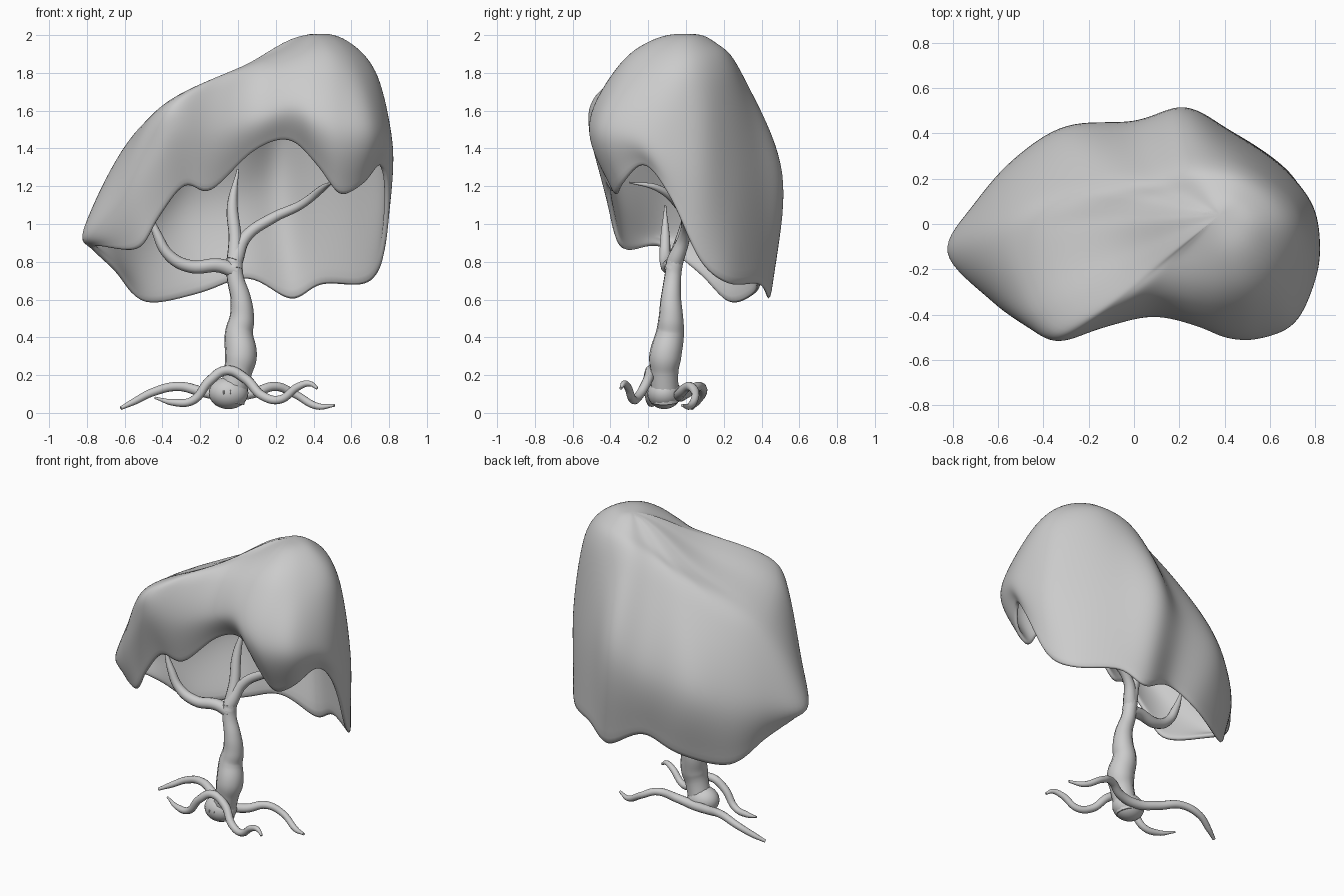
import bpy, bmesh
from mathutils import Vector

if "Cube" in bpy.data.objects:
    bpy.data.objects.remove(bpy.data.objects["Cube"])


def finish(ob):
    bpy.ops.object.select_all(action='DESELECT')
    ob.select_set(True)
    bpy.context.view_layer.objects.active = ob
    bpy.ops.object.shade_smooth()


def tube(name, pts):
    """Smooth tapered tube through (x, y, z, radius) points."""
    cu = bpy.data.curves.new(name, 'CURVE')
    cu.dimensions = '3D'
    cu.bevel_depth = 1.0
    cu.bevel_resolution = 4
    cu.resolution_u = 8
    cu.use_fill_caps = True
    sp = cu.splines.new('BEZIER')
    sp.bezier_points.add(len(pts) - 1)
    for bp, (x, y, z, r) in zip(sp.bezier_points, pts):
        bp.co = (x, y, z)
        bp.radius = r
        bp.handle_left_type = bp.handle_right_type = 'AUTO'
    sp.radius_interpolation = 'CARDINAL'
    ob = bpy.data.objects.new(name, cu)
    bpy.context.collection.objects.link(ob)
    bpy.ops.object.select_all(action='DESELECT')
    ob.select_set(True)
    bpy.context.view_layer.objects.active = ob
    bpy.ops.object.convert(target='MESH')
    finish(bpy.context.object)


def ball(name, loc, scale):
    bpy.ops.mesh.primitive_uv_sphere_add(segments=24, ring_count=14, radius=1, location=loc)
    ob = bpy.context.object
    ob.name = name
    ob.scale = scale
    finish(ob)


def spline(a, b, c, d, t):
    return 0.5 * (2 * b + (c - a) * t + (2 * a - 5 * b + 4 * c - d) * t * t
                  + (3 * b - a - 3 * c + d) * t ** 3)


# Canopy guide loops, counter-clockwise from the left tip: shoulder, widest, hem
shoulder = [(-.53, -.07, 1.50), (-.47, -.28, 1.57), (-.40, -.41, 1.63), (-.29, -.475, 1.685),
            (-.10, -.39, 1.74), (.1, -.31, 1.80), (.28, -.33, 1.84), (.4, -.34, 1.86),
            (.52, -.33, 1.85), (.63, -.26, 1.83), (.71, -.12, 1.82), (.73, 0, 1.80),
            (.68, .11, 1.79), (.56, .21, 1.81), (.42, .27, 1.82), (.24, .29, 1.80),
            (.08, .24, 1.73), (-.12, .21, 1.65), (-.33, .15, 1.56), (-.47, .05, 1.52)]
widest = [(-.82, -.12, .98), (-.64, -.33, 1.13), (-.48, -.45, 1.33), (-.33, -.515, 1.50),
          (-.14, -.46, 1.48), (.08, -.41, 1.56), (.27, -.45, 1.62), (.41, -.505, 1.56),
          (.55, -.51, 1.5), (.71, -.44, 1.5), (.80, -.25, 1.48), (.82, -.08, 1.38),
          (.78, .1, 1.27), (.63, .26, 1.23), (.42, .4, 1.27), (.22, .515, 1.27),
          (0, .45, 1.18), (-.3, .43, 1.12), (-.52, .29, 1.04), (-.70, .09, 1.02)]
hem = [(-.77, -.14, .88), (-.54, -.34, .86), (-.42, -.40, 1.03), (-.28, -.42, 1.20),
       (-.14, -.39, 1.17), (.08, -.35, 1.38), (.27, -.36, 1.44), (.42, -.4, 1.30),
       (.54, -.38, 1.15), (.67, -.34, 1.21), (.76, -.22, 1.31), (.80, -.08, 1.13),
       (.77, .08, .80), (.68, .24, .68), (.45, .40, .68), (.28, .45, .595),
       (.05, .40, .71), (-.2, .38, .63), (-.50, .24, .58), (-.65, .07, .74)]


def around(loop, sub=4):
    pts = [Vector(p) for p in loop]
    n = len(pts)
    return [spline(pts[i - 1], pts[i], pts[(i + 1) % n], pts[(i + 2) % n], k / sub)
            for i in range(n) for k in range(sub)]


# Canopy shell lofted from the crown down to the hem
crown = Vector((.38, .04, 2.005))
bm = bmesh.new()
top = bm.verts.new(crown)
columns = []
for s, w, h in zip(around(shoulder), around(widest), around(hem)):
    mid = crown.lerp(s, .5)
    mid.z += .02 + .08 * s.x
    before = 2 * crown - mid
    before.z = mid.z
    p = [before, crown, mid, s, w, h, h + (h - w) * .6]
    columns.append([bm.verts.new(spline(*p[i:i + 4], k / n))
                    for i, n in enumerate((4, 4, 6, 6)) for k in range(1, n + 1)])
for a, b in zip(columns, columns[1:] + columns[:1]):
    bm.faces.new((top, a[0], b[0]))
    for i in range(len(a) - 1):
        bm.faces.new((a[i], a[i + 1], b[i + 1], b[i]))
# Even out the creases around each ring near the crown, keeping the outline
for i in range(7):
    for _ in range(4 * (7 - i)):
        z = [c[i].co.z for c in columns]
        n = len(z)
        for k, c in enumerate(columns):
            c[i].co.z = (z[k - 1] + 2 * z[k] + z[(k + 1) % n]) / 4
bmesh.ops.recalc_face_normals(bm, faces=bm.faces)
if sum(f.normal.z for f in bm.faces) < 0:
    bmesh.ops.reverse_faces(bm, faces=bm.faces)
me = bpy.data.meshes.new("canopy")
bm.to_mesh(me)
bm.free()
canopy = bpy.data.objects.new("canopy", me)
bpy.context.collection.objects.link(canopy)
sol = canopy.modifiers.new("thickness", 'SOLIDIFY')
sol.thickness = .028
sol.offset = -1
canopy.modifiers.new("soften", 'SUBSURF').levels = 1
finish(canopy)

# Trunk and root bulb
tube("trunk", [(-.04, -.11, .06, .075), (0, -.115, .22, .075), (.015, -.11, .30, .085),
               (.005, -.085, .42, .075), (.02, -.08, .50, .066), (.015, -.08, .60, .055),
               (-.015, -.07, .72, .045), (-.02, -.06, .8, .045)])
ball("root_bulb", (-.05, -.115, .105), (.105, .09, .085))
for x in (-.075, -.04):
    ball("bulb_notch", (x, -.2, .11), (.004, .006, .012))

# Branches
tube("left_branch", [(-.01, -.07, .75, .04), (-.1, -.08, .78, .037), (-.25, -.1, .775, .034),
                     (-.36, -.11, .83, .03), (-.43, -.11, .95, .023), (-.48, -.11, 1.1, .005)])
tube("middle_branch", [(-.02, -.07, .76, .045), (-.015, -.02, .92, .035),
                       (-.03, .03, 1.1, .028), (0, .07, 1.29, .006)])
tube("right_branch", [(-.02, -.06, .80, .045), (.04, -.01, .93, .032), (.18, 0, 1.03, .028),
                      (.33, -.04, 1.1, .023), (.45, -.15, 1.19, .018), (.5, -.3, 1.22, .004)])

# Roots
tube("back_root", [(-.62, .03, .025, .01), (-.55, .06, .06, .018), (-.45, .09, .11, .022),
                   (-.32, .07, .14, .025), (-.18, .01, .11, .028), (-.05, -.03, .09, .03),
                   (.08, -.03, .105, .028), (.2, .02, .14, .024), (.3, .05, .1, .021),
                   (.42, .02, .035, .018), (.51, -.02, .04, .008)])
tube("front_root", [(-.44, -.13, .08, .006), (-.34, -.17, .055, .018), (-.24, -.19, .065, .022),
                    (-.15, -.2, .17, .025), (-.06, -.19, .225, .026), (.04, -.2, .18, .026),
                    (.13, -.25, .09, .024), (.22, -.28, .07, .022), (.32, -.31, .14, .02),
                    (.38, -.33, .155, .015), (.42, -.345, .13, .008)])
